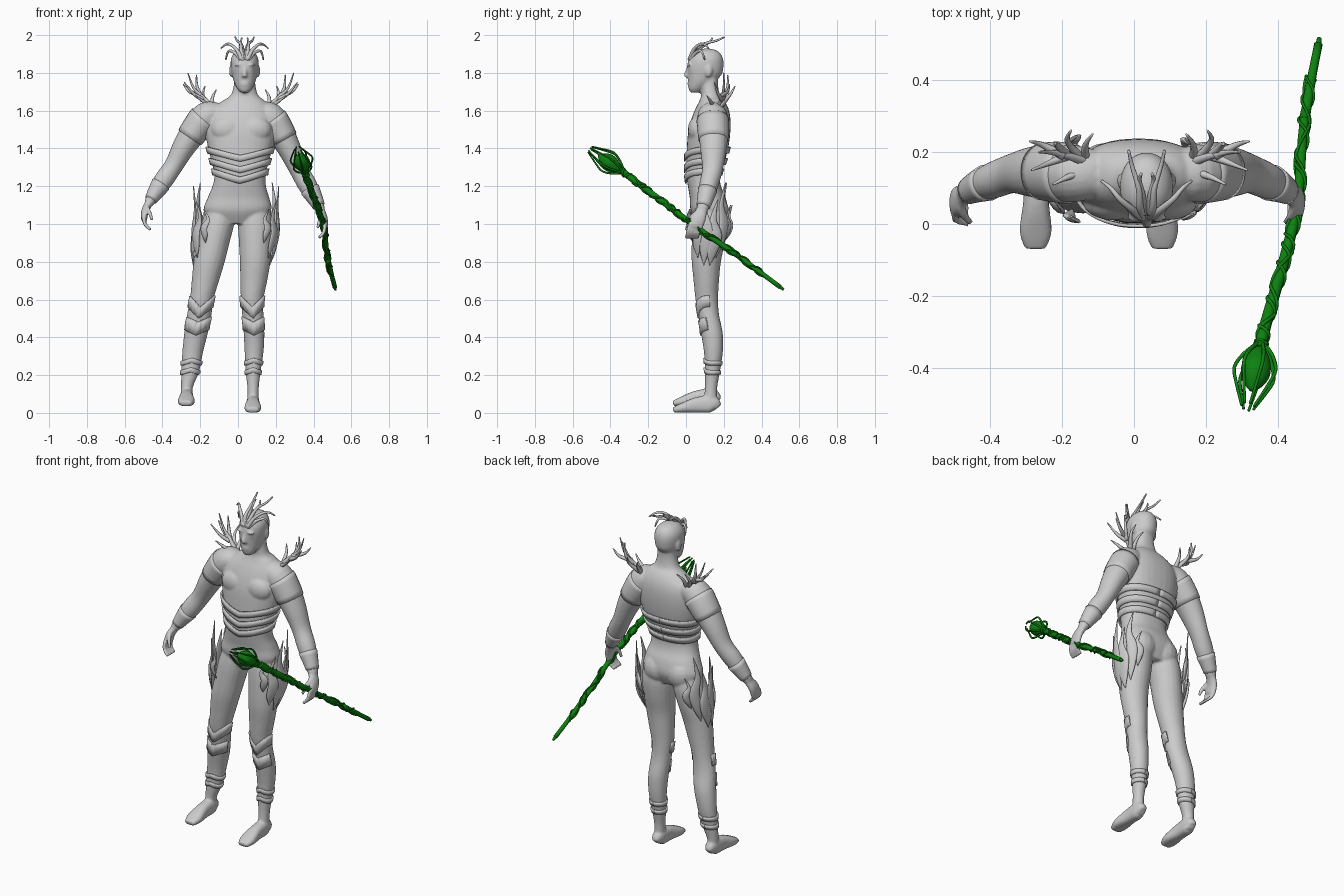
import bpy, bmesh, math
from mathutils import Vector

if "Cube" in bpy.data.objects:
    bpy.data.objects.remove(bpy.data.objects["Cube"])


def material(name, rgb):
    m = bpy.data.materials.new(name)
    m.use_nodes = True
    m.diffuse_color = (*rgb, 1)
    m.node_tree.nodes["Principled BSDF"].inputs["Base Color"].default_value = (*rgb, 1)
    return m


GREY = material("plain grey", (0.6, 0.6, 0.6))
GREEN = material("vine green", (0.004, 0.22, 0.005))
X, Y, Z = Vector((1, 0, 0)), Vector((0, 1, 0)), Vector((0, 0, 1))


def dense(pts, n=4):
    """Catmull-Rom resampling of tuples of any length."""
    out = []
    for i in range(len(pts) - 1):
        p = [pts[max(0, min(len(pts) - 1, i + k))] for k in (-1, 0, 1, 2)]
        for j in range(n):
            t = j / n
            out.append(tuple(b + t / 2 * (c - a + t * (2 * a - 5 * b + 4 * c - d + t * (3 * (b - c) + d - a)))
                             for a, b, c, d in zip(*p)))
    return out + [tuple(pts[-1])]


def loft(bm, pts, ref=None, seg=16, n=4, power=2):
    """Closed tube through (x, y, z, width, depth); ref None keeps rings level."""
    pts = dense(pts, n)
    centres = [Vector(p[:3]) for p in pts]
    rings = []
    for i, p in enumerate(pts):
        u, v = X, Y
        if ref is not None:
            t = (centres[min(i + 1, len(pts) - 1)] - centres[max(i - 1, 0)]).normalized()
            u = ref.cross(t).normalized()
            v = t.cross(u)
        ring = []
        for k in range(seg):
            a = math.tau * k / seg
            c, s = (math.copysign(abs(f) ** (2 / power), f) for f in (math.cos(a), math.sin(a)))
            ring.append(bm.verts.new(centres[i] + u * c * p[3] + v * s * p[4]))
        rings.append(ring)
    for a, b in zip(rings, rings[1:]):
        for k in range(seg):
            bm.faces.new((a[k], a[(k + 1) % seg], b[(k + 1) % seg], b[k]))
    bm.faces.new(rings[0])
    bm.faces.new(rings[-1])


def tube(bm, pts, r0, r1, seg=8, n=4):
    """Tapered round tendril."""
    d = Vector(pts[-1]) - Vector(pts[0])
    ref = min((X, Y, Z), key=lambda a: abs(a.dot(d)))
    last = len(pts) - 1
    loft(bm, [(*p, *[r0 + (r1 - r0) * i / last] * 2) for i, p in enumerate(pts)], ref, seg, n)


def ball(bm, centre, size):
    made = bmesh.ops.create_uvsphere(bm, u_segments=16, v_segments=10, radius=1)["verts"]
    for v in made:
        v.co = Vector(centre) + Vector(a * b for a, b in zip(v.co, size))


def make(name, bm, mat):
    bmesh.ops.recalc_face_normals(bm, faces=bm.faces)
    me = bpy.data.meshes.new(name)
    bm.to_mesh(me)
    bm.free()
    me.materials.append(mat)
    me.polygons.foreach_set("use_smooth", [True] * len(me.polygons))
    ob = bpy.data.objects.new(name, me)
    bpy.context.collection.objects.link(ob)
    return ob


def level(z, x0, x1, front, back):
    return ((x0 + x1) / 2, (front + back) / 2, z, (x1 - x0) / 2, (back - front) / 2)


def band(name, sections, z0, height, drop=0.0, arc=math.tau, power=2, grow=0.006):
    """Thin plate hugging a level loft, dipping to a point at the front."""
    rows = dense(sections)
    bm = bmesh.new()
    cols = []
    for k in range(49):
        a = -math.pi / 2 + arc * (k / 48 - 0.5)
        c, s = (math.copysign(abs(f) ** (2 / power), f) for f in (math.cos(a), math.sin(a)))
        dip = drop * max(0, 1 - abs(math.cos(a))) if s < 0 else 0
        col = []
        for z in (z0 - dip, z0 - dip + height / 2, z0 - dip + height):
            r = min(rows, key=lambda q: abs(q[2] - z))
            col.append(bm.verts.new((r[0] + c * (r[3] + grow), r[1] + s * (r[4] + grow), z)))
        cols.append(col)
    for a, b in zip(cols, cols[1:]):
        for i in range(2):
            bm.faces.new((a[i], b[i], b[i + 1], a[i + 1]))
    mod = make(name, bm, GREY).modifiers.new("thickness", "SOLIDIFY")
    mod.thickness = 0.009


# Body sections
torso = [level(*r) for r in (
    (1.0, -.12, .1, .06, .19), (1.07, -.18, .175, .025, .22), (1.14, -.16, .165, .02, .21),
    (1.2, -.135, .148, .01, .185), (1.26, -.125, .147, .002, .18), (1.33, -.14, .163, .002, .205),
    (1.41, -.16, .185, .005, .225), (1.49, -.17, .198, .012, .235), (1.56, -.165, .195, .03, .235),
    (1.61, -.14, .18, .05, .225), (1.65, -.085, .145, .07, .205), (1.68, -.04, .108, .08, .18),
    (1.73, -.023, .093, .08, .17), (1.78, -.02, .09, .085, .17))]
head = [(.035, y, z, a, b) for z, y, a, b in (
    (1.695, .05, .02, .024), (1.715, .056, .038, .042), (1.75, .08, .056, .068), (1.79, .098, .067, .09),
    (1.83, .102, .073, .096), (1.87, .105, .073, .092), (1.9, .108, .06, .077), (1.92, .11, .037, .05),
    (1.929, .11, .008, .01))]
heights = (1.1, 1.0, .9, .8, .7, .6, .52, .42, .32, .22, .13, .05)
fronts = (.05, .035, .03, .03, .04, .05, .065, .08, .095, .1, .1, .09)
backs = (.2, .215, .205, .185, .175, .17, .175, .195, .195, .18, .165, .165)
left_x = ((.01, .165), (0, .185), (.005, .18), (.01, .172), (.012, .155), (.015, .135), (.022, .135),
          (.03, .14), (.035, .135), (.04, .12), (.05, .11), (.05, .11))
right_x = ((-.16, -.01), (-.195, -.02), (-.213, -.045), (-.235, -.07), (-.245, -.1), (-.255, -.13),
           (-.27, -.14), (-.285, -.16), (-.295, -.185), (-.3, -.205), (-.302, -.24), (-.302, -.24))
legs = {side: [level(z, *x, f, b) for z, x, f, b in zip(heights, xs, fronts, backs)]
        for side, xs in (("left", left_x), ("right", right_x))}
arm = ((.1, .14, 1.59, .055, .065), (.165, .14, 1.57, .078, .08), (.225, .145, 1.5, .074, .08),
       (.285, .145, 1.41, .062, .07), (.34, .14, 1.31, .05, .055), (.395, .12, 1.23, .051, .05),
       (.445, .1, 1.155, .036, .038), (.472, .085, 1.11, .025, .03))
palm = ((.465, .09, 1.12, .022, .027), (.492, .068, 1.07, .02, .038), (.497, .05, 1.025, .017, .04))


def posed(pts, side):
    """Place arm points on one side; the left arm hangs lower and closer."""
    s, wide, low = (1, .88, 1.07) if side == "left" else (-1, 1, 1)
    return [(s * (.18 + (p[0] - .18) * wide), p[1], 1.6 - (1.6 - p[2]) * low, *p[3:]) for p in pts]


# Fused body
bm = bmesh.new()
loft(bm, torso, seg=32, power=2.3)
loft(bm, head, seg=28, power=2.1)
for side, s, foot_x, floor in (("left", 1, .078, 0), ("right", -1, -.275, .035)):
    loft(bm, legs[side], seg=20)
    loft(bm, posed(arm, side), Y, 20)
    loft(bm, posed(palm, side), Y, 14)
    for o in (-.03, -.01, .01, .03):
        tube(bm, posed([(.497, .05 + o, 1.04), (.493, .04 + o, 1.0), (.462, .03 + o, .97)], side), .0115, .009)
    tube(bm, posed([(.485, .05, 1.09), (.468, .018, 1.06), (.455, .005, 1.02)], side), .014, .009)
    ankle = .08 if s > 0 else -.27
    loft(bm, [(ankle + (foot_x - ankle) * i / 4, y, floor + h, w, h) for i, (y, w, h) in enumerate(
        ((.165, .02, .025), (.14, .034, .045), (.06, .036, .042), (-.02, .045, .026), (-.068, .03, .014)))], Z, 16, 4, 2.6)
    # Glutes, chest, brow, ears, lids
    ball(bm, (s * .075, .155, 1.07), (.085, .072, .085))
    ball(bm, (.017 + s * .075, .06, 1.5), (.085, .05, .07))
    ball(bm, (.035 + s * .073, .12, 1.81), (.009, .02, .033))
    ball(bm, (.035 + s * .03, .018, 1.842), (.026, .013, .008))
    ball(bm, (.035 + s * .03, .026, 1.822), (.017, .013, .009))
loft(bm, [(.035, .022, 1.842, .008, .012), (.035, .006, 1.8, .011, .016), (.035, .006, 1.782, .017, .016),
          (.035, .02, 1.774, .01, .01)], seg=10)
for z in (1.748, 1.736):
    ball(bm, (.035, .019, z), (.024, .012, .007))
body = make("body", bm, GREY)
mod = body.modifiers.new("fuse", "REMESH")
mod.mode, mod.voxel_size, mod.use_smooth_shade = "VOXEL", .0068, True
mod = body.modifiers.new("soften", "SMOOTH")
mod.factor, mod.iterations = .5, 4

# Waist, knee and shin plates
for i, z in enumerate((1.375, 1.315, 1.26)):
    band(f"waist_band_{i + 1}", torso, z, .035, .045, power=2.3, grow=.004)
for side, sections in legs.items():
    band(side + "_knee_plate", sections, .56, .06, .06, 3.6)
    band(side + "_shin_plate", sections, .44, .07, .03, 2.6)
    for i, z in enumerate((.2, .25)):
        band(f"{side}_ankle_band_{i + 1}", sections, z, .025, -.015)
    # Shoulder sleeve and wrist cuff
    bm = bmesh.new()
    for lo, hi in ((1, 4), (5, 8)):
        rows = dense(posed(arm, side))[4 * lo + 1:4 * hi - 5]
        loft(bm, [(*r[:3], r[3] + .004, r[4] + .004) for r in rows], Y, 24, 1)
    make(side + "_arm_guards", bm, GREY)

# Flame shaped hip guards
for side, s in (("left", 1), ("right", -1)):
    bm = bmesh.new()
    off = .03 if s > 0 else .04
    for deg, low, tip, wide in ((-60, .9, 1.08, .02), (-35, .82, 1.12, .03), (-10, .78, 1.2, .034),
                                (15, .78, 1.13, .034), (38, .82, 1.22, .03), (60, .9, 1.1, .02)):
        a = math.radians(deg)
        out = Vector((s * math.cos(a), math.sin(a), 0))
        along = Vector((-out.y, out.x, 0)) * s
        path = []
        for t, gap, w, sway in ((0, .0, .006, 0), (.2, .5, .8, 0), (.45, .9, 1, .006), (.7, .9, .55, -.012), (1, 1, .06, .014)):
            z = low + (tip - low) * t
            r = min(dense(legs[side]), key=lambda q: abs(q[2] - min(z, 1.0)))
            c = Vector((r[0] + out.x * r[3], r[1] + out.y * r[4], z)) + out * off * gap + along * sway
            path.append((*c, wide * w, .002 + .007 * w))
        loft(bm, path, out, 10)
    make(side + "_hip_guard", bm, GREY)

# Shoulder branches
twigs = (((.14, .17, 1.61), (.2, .19, 1.67), (.25, .2, 1.72), (.28, .2, 1.8)),
         ((.2, .19, 1.66), (.23, .22, 1.72), (.235, .22, 1.79)),
         ((.2, .19, 1.66), (.25, .17, 1.69), (.3, .15, 1.75)),
         ((.16, .18, 1.62), (.2, .23, 1.68), (.19, .26, 1.73)),
         ((.21, .19, 1.68), (.27, .22, 1.7), (.305, .23, 1.74)),
         ((.15, .18, 1.61), (.15, .22, 1.67), (.13, .25, 1.71)),
         ((.14, .15, 1.61), (.2, .13, 1.65), (.24, .11, 1.68)))
for side, s in (("left", 1), ("right", -1)):
    bm = bmesh.new()
    for twig in twigs:
        tube(bm, [(.015 + s * x, y, z) for x, y, z in twig], .014, .003)
    make(side + "_shoulder_branches", bm, GREY)

# Crown of tendrils
bm = bmesh.new()
for s in (-1, 1):
    for path in (((.01, .02, 1.865), (.018, .045, 1.92), (.022, .1, 1.955), (.04, .16, 1.97), (.05, .205, 1.99)),
                 ((.015, .02, 1.87), (.04, .04, 1.92), (.075, .07, 1.95), (.1, .1, 1.95), (.125, .12, 1.93)),
                 ((.02, .025, 1.87), (.05, .05, 1.905), (.085, .08, 1.915), (.1, .1, 1.87)),
                 ((.01, .03, 1.89), (.012, .08, 1.935), (.02, .12, 1.96), (.015, .14, 1.985))):
        tube(bm, [(.035 + s * x, y, z) for x, y, z in path], .012, .004)
make("crown", bm, GREY)

# Staff shaft with winding vines
shaft = ((.352, -.345, 1.285), (.366, -.28, 1.235), (.418, -.1, 1.1), (.455, .06, .98), (.474, .29, .82), (.513, .5, .665))
bm = bmesh.new()
tube(bm, shaft, .018, .012, 10)
tube(bm, (shaft[-2], shaft[-1], (.515, .508, .659)), .015, .002, 10)
line = [Vector(p) for p in dense(shaft, 12)][:-6]
for phase, turns in ((0, 7), (2, -5), (4, 9)):
    path = []
    for i, p in enumerate(line):
        a = phase + turns * math.tau * i / len(line)
        path.append(p + X * math.cos(a) * .017 + Vector((0, .57, .82)) * math.sin(a) * .017)
    tube(bm, path, .006, .004, 6, 2)
make("staff", bm, GREEN)

# Staff head: bulb inside an open cage
base = Vector(shaft[0])
axis = Vector((-.036, -.17, .115)).normalized()
side_a = axis.cross(Z).normalized()
side_b = axis.cross(side_a)
bm = bmesh.new()
loft(bm, [(*(base + axis * d), r, r) for d, r in ((0, .012), (.03, .03), (.07, .042), (.11, .034), (.145, .006))], X, 14)
make("staff_bulb", bm, GREEN)
bm = bmesh.new()
for k in range(7):
    a = math.tau * k / 7
    out = side_a * math.cos(a) + side_b * math.sin(a)
    tube(bm, [base + axis * d + out * r for d, r in ((-.01, .012), (.03, .042), (.08, .06), (.13, .046), (.2, .018))], .006, .004)
make("staff_cage", bm, GREEN)
